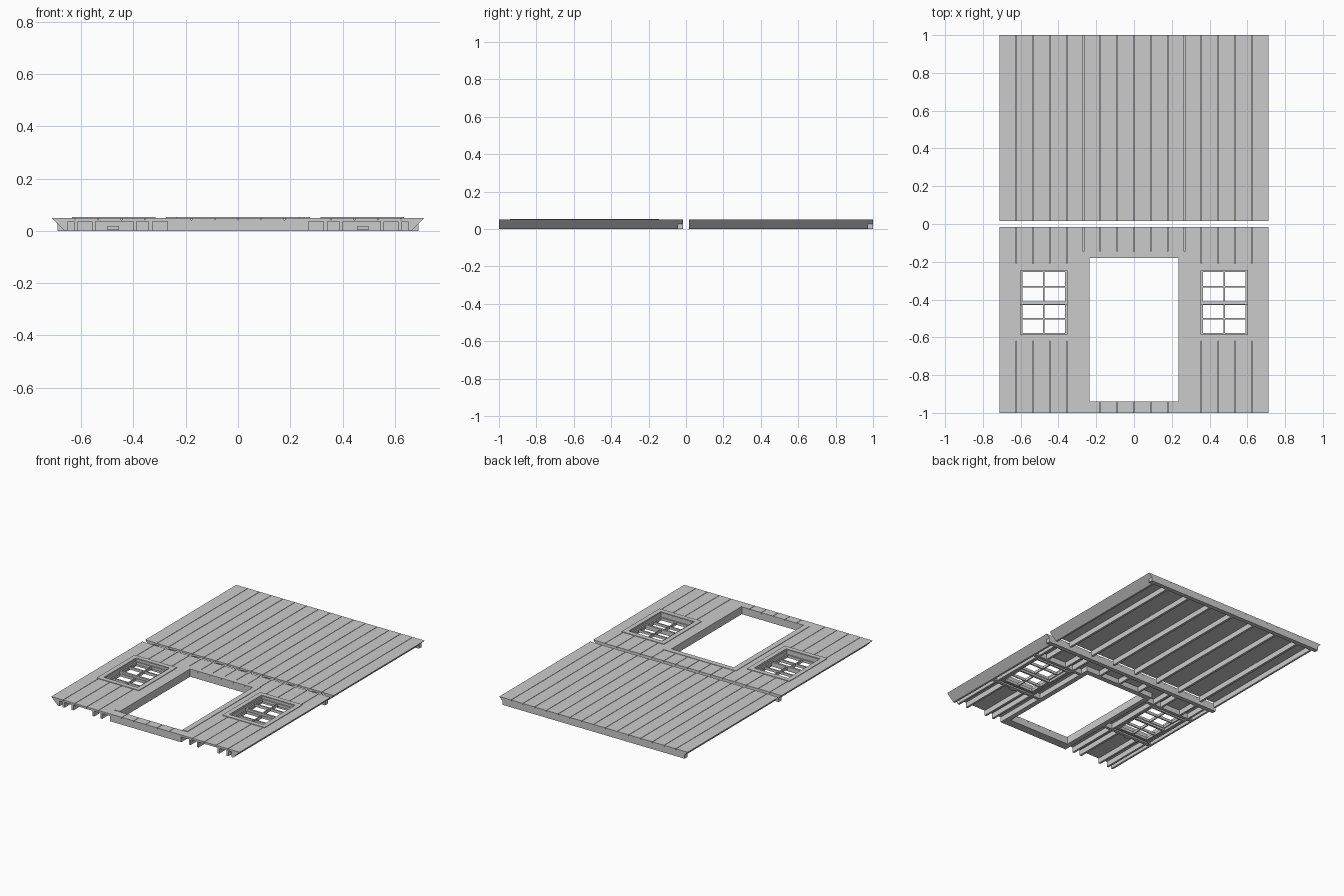
import bpy, bmesh

if "Cube" in bpy.data.objects:
    bpy.data.objects.remove(bpy.data.objects["Cube"])

grey = bpy.data.materials.new("grey")
grey.diffuse_color = (0.6, 0.6, 0.6, 1)
grey.use_nodes = True
grey.node_tree.nodes["Principled BSDF"].inputs["Base Color"].default_value = grey.diffuse_color

W = 0.713            # half width of a panel at its top face
INNER = 0.69         # half width of the boarded area
TOP = 0.050          # top of the boards
SHEET = 0.040        # underside of the boards
PANELS = {"solid": (0.015, 1.0), "door": (-1.0, -0.015)}


def finish(name, bm):
    bmesh.ops.recalc_face_normals(bm, faces=bm.faces)
    me = bpy.data.meshes.new(name)
    bm.to_mesh(me)
    bm.free()
    me.materials.append(grey)
    ob = bpy.data.objects.new(name, me)
    bpy.context.collection.objects.link(ob)
    return ob


def boxes(name, items):
    """One object from boxes given as (x0, x1, y0, y1, z0, z1)."""
    bm = bmesh.new()
    for x0, x1, y0, y1, z0, z1 in items:
        vs = bmesh.ops.create_cube(bm, size=1)["verts"]
        for v in vs:
            v.co.x = x0 if v.co.x < 0 else x1
            v.co.y = y0 if v.co.y < 0 else y1
            v.co.z = z0 if v.co.z < 0 else z1
    return finish(name, bm)


def both(items):
    """Repeat boxes on the other side of x = 0."""
    return items + [(-b[1], -b[0]) + tuple(b[2:]) for b in items]


def ring(x0, x1, y0, y1, t, z0, z1):
    """Four boxes forming a rectangular frame of width t."""
    return [(x0, x1, y1 - t, y1, z0, z1), (x0, x1, y0, y0 + t, z0, z1),
            (x0, x0 + t, y0 + t, y1 - t, z0, z1),
            (x1 - t, x1, y0 + t, y1 - t, z0, z1)]


def boarding(name, rects, count=16, gap=0.003):
    """Vertical boards with narrow grooves over a thin backing sheet."""
    items = [r + (SHEET - 0.004, SHEET + 0.002) for r in rects]
    step = 2 * W / count
    for x0, x1, y0, y1 in rects:
        for i in range(count):
            a = max(x0, -W + i * step + gap / 2)
            b = min(x1, -W + (i + 1) * step - gap / 2)
            if b - a > 0.001:
                items.append((a, b, y0, y1, SHEET, TOP))
    boxes(name, items)


def mitred_edge(name, side, y0, y1):
    """Side rail with a sloping outer face."""
    profile = [(W, TOP), (INNER, TOP), (INNER, SHEET), (0.65, SHEET),
               (0.65, 0), (0.663, 0)]
    bm = bmesh.new()
    f = bm.faces.new([bm.verts.new((side * x, y0, z)) for x, z in profile])
    out = bmesh.ops.extrude_face_region(bm, geom=[f])["geom"]
    for v in out:
        if isinstance(v, bmesh.types.BMVert):
            v.co.y = y1
    finish(name, bm)


# Rails shared by both panels
for key, (y0, y1) in PANELS.items():
    for side, label in ((-1, "left"), (1, "right")):
        mitred_edge(f"{key}_panel_{label}_rail", side, y0, y1)
    boxes(f"{key}_panel_top_plate", [(-INNER, INNER, y1 - 0.03, y1, 0, SHEET)])

# Solid panel: boards and studs
ya, yb = PANELS["solid"]
boarding("solid_panel_boards", [(-INNER, INNER, ya, yb)])
boxes("solid_panel_studs", [(x - 0.008, x + 0.008, ya, yb - 0.03, 0, SHEET)
                            for x in [(i - 3) * 0.18 for i in range(7)]])

# Door panel: boards around the door and window openings
ya, yb = PANELS["door"]
DX, DY0, DY1 = 0.24, -0.94, -0.18
WX0, WX1, WY0, WY1 = 0.35, 0.605, -0.59, -0.24
sides = [(DX, WX0, DY0, DY1), (WX1, INNER, DY0, DY1),
         (WX0, WX1, DY0, WY0), (WX0, WX1, WY1, DY1)]
boarding("door_panel_boards",
         [(-INNER, INNER, ya, DY0), (-INNER, INNER, DY1, yb)] + both(sides))

# Door frame: jambs, header, threshold and thin trim
boxes("door_jambs", both([(DX - 0.004, DX + 0.03, ya, DY1 + 0.035, 0, TOP)]))
boxes("door_header", [(-DX - 0.03, DX + 0.03, DY1, DY1 + 0.035, 0, SHEET)])
boxes("door_threshold", [(-DX - 0.03, DX + 0.03, ya, DY0, 0, SHEET)])
boxes("door_trim", both([(DX - 0.004, DX + 0.035, DY0, DY1, TOP - 0.004, 0.053)])
      + [(-DX - 0.035, DX + 0.035, DY1, DY1 + 0.035, TOP - 0.004, 0.053)])

# Framing of the door panel: studs beside, above and below the windows
boxes("door_panel_studs", both(
    [(x - 0.007, x + 0.007, a, b, 0, SHEET) for x in (0.395, 0.552)
     for a, b in ((ya, WY0 - 0.03), (WY1 + 0.03, yb - 0.03))]
    + [(WX0 - 0.022, WX0 - 0.008, ya, yb - 0.03, 0, SHEET),
       (WX1 + 0.008, WX1 + 0.022, ya, yb - 0.03, 0, SHEET)]))
boxes("door_panel_blocking", both([
    (DX + 0.03, 0.65, WY0 - 0.04, WY0 - 0.02, 0, SHEET),
    (DX + 0.03, 0.65, WY1 + 0.02, WY1 + 0.04, 0, SHEET)]))
boxes("header_cripples", [(x - 0.007, x + 0.007, DY1 + 0.035, yb - 0.03, 0, SHEET)
                          for x in (-0.16, 0, 0.16)])
boxes("catches", both([(0.455, 0.50, WY0 - 0.06, WY0 - 0.04, 0.004, 0.018)]))

# Windows: trim, lining and two sashes of four panes each
boxes("window_trim", both(ring(0.315, 0.635, -0.62, -0.21, 0.032, TOP - 0.004, 0.054)))
boxes("window_lining", both(ring(WX0 - 0.006, WX1 + 0.006, WY0 - 0.006,
                                 WY1 + 0.006, 0.011, 0, TOP)))


def sash(name, y0, y1, z0, z1):
    xm, ym = (WX0 + WX1) / 2, (y0 + y1) / 2
    boxes(name, both(ring(WX0, WX1, y0, y1, 0.014, z0, z1) + [
        (xm - 0.004, xm + 0.004, y0 + 0.014, y1 - 0.014, z0, z1),
        (WX0 + 0.014, WX1 - 0.014, ym - 0.004, ym + 0.004, z0, z1)]))


sash("upper_sashes", -0.425, WY1, 0.016, 0.034)
sash("lower_sashes", WY0, -0.415, 0.002, 0.020)
